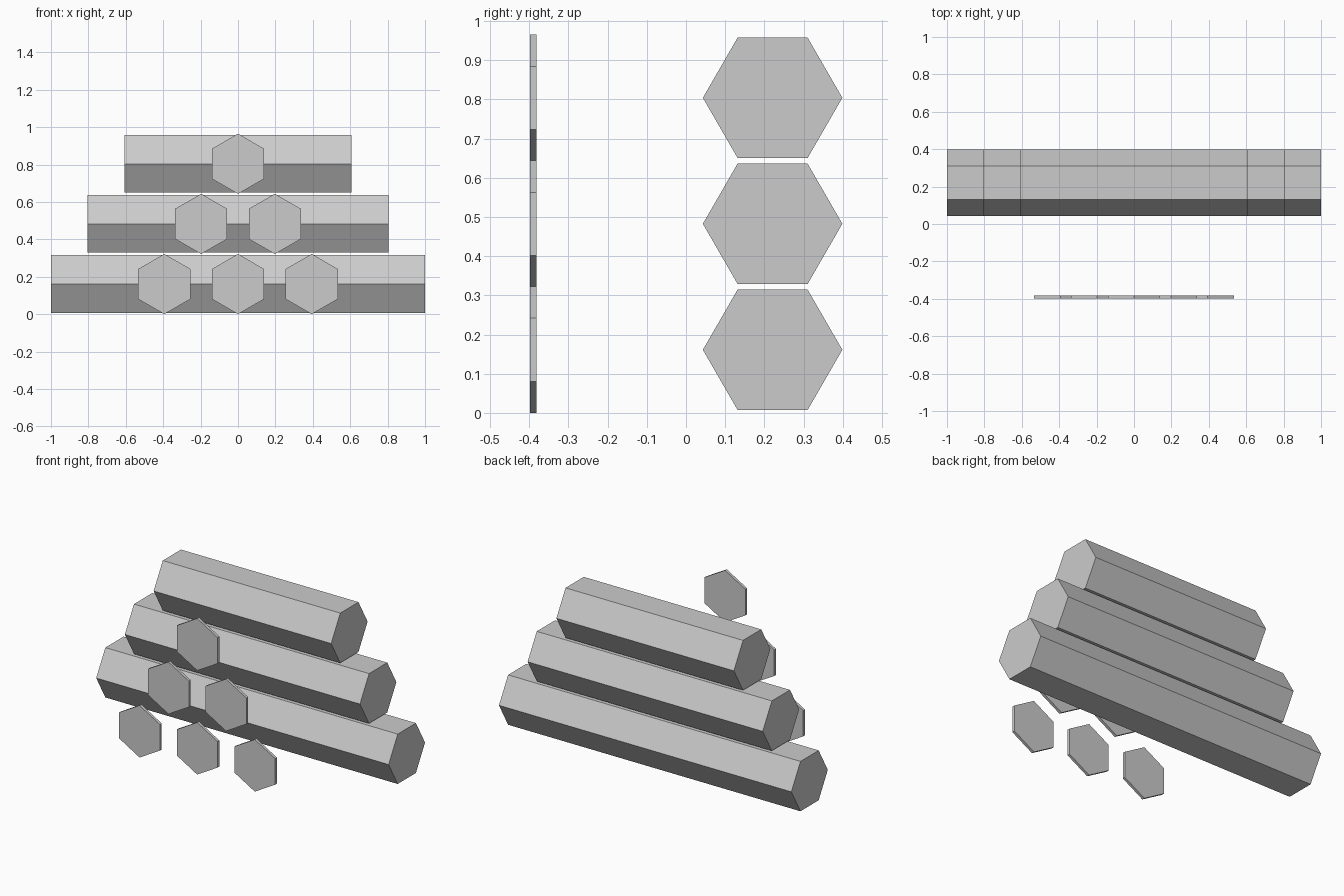
import bpy
import math
from mathutils import Matrix

cube = bpy.data.objects.get("Cube")
if cube:
    bpy.data.objects.remove(cube, do_unlink=True)

# Single plain grey
grey = bpy.data.materials.new("light_grey")
grey.use_nodes = True
colour = (0.6, 0.6, 0.6, 1)
grey.diffuse_color = colour
grey.node_tree.nodes["Principled BSDF"].inputs["Base Color"].default_value = colour


def hex_prism(name, radius, depth, location, axis, spin):
    """Six-sided prism lying along the x or y axis."""
    bpy.ops.mesh.primitive_cylinder_add(vertices=6, radius=radius, depth=depth, location=location)
    ob = bpy.context.object
    ob.name = name
    turn = Matrix.Rotation(math.pi / 2, 4, "Y" if axis == "x" else "X")
    ob.data.transform(turn @ Matrix.Rotation(spin, 4, "Z"))
    ob.data.materials.append(grey)
    return ob


ROW_STEP = 0.3215
BASE = 0.161
SPACING = 0.394

for row, (label, half_length) in enumerate((("bottom", 1.0), ("middle", 0.804), ("top", 0.607))):
    z = BASE + row * ROW_STEP
    # Long beam, flat side down
    hex_prism(f"{label}_beam", 0.178, 2 * half_length, (0, 0.221, z), "x", 0)
    # Row of thin tiles, point up
    count = 3 - row
    for i in range(count):
        x = (i - (count - 1) / 2) * SPACING
        hex_prism(f"{label}_tile_{i + 1}", 0.161, 0.017, (x, -0.39, z), "y", 0)
